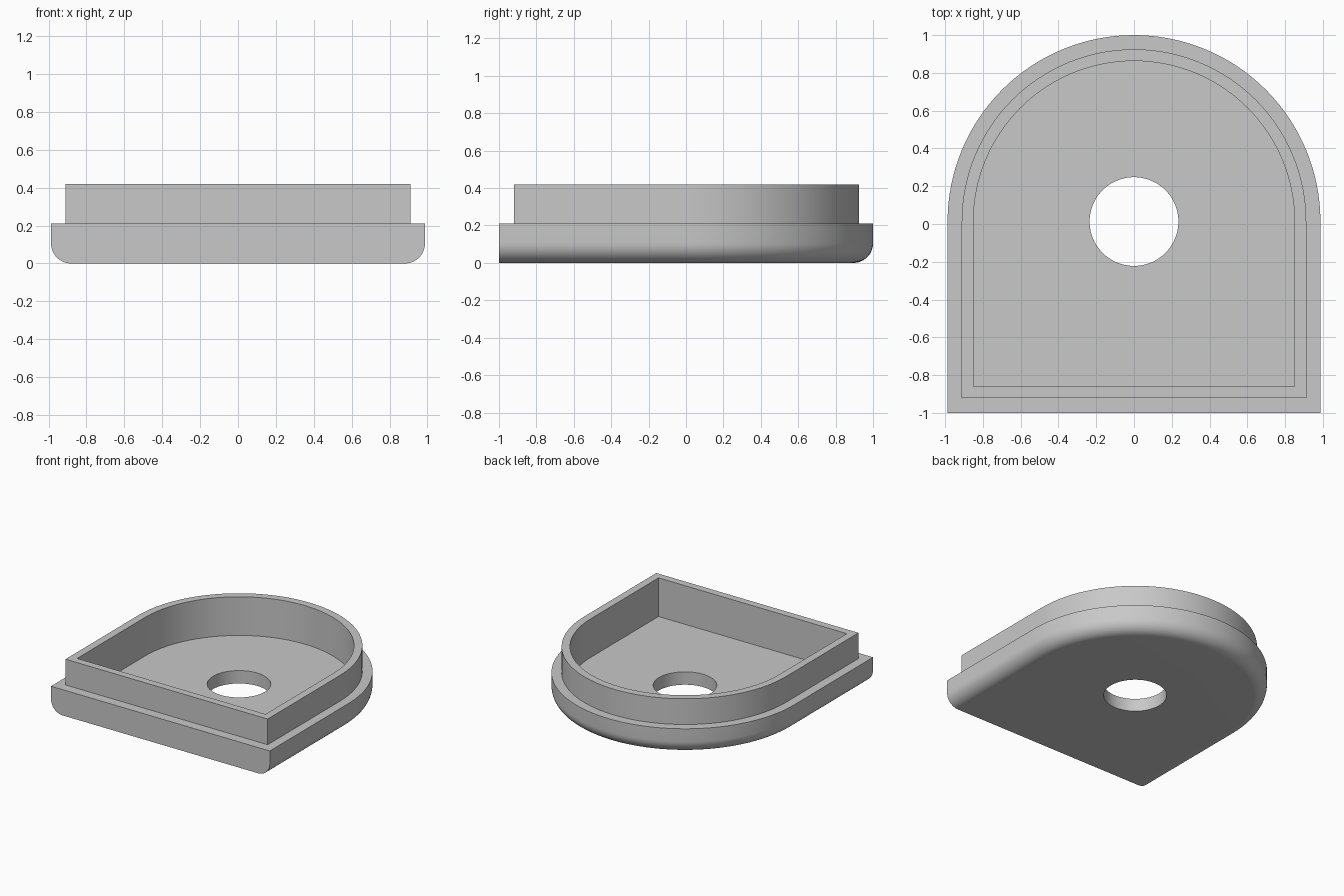
import bpy, bmesh
from math import pi, sin, cos, radians

if "Cube" in bpy.data.objects:
    bpy.data.objects.remove(bpy.data.objects["Cube"])

CY = 0.013                      # centre of the rounded back and of the hole
OUTER, WALL, INNER, HOLE = 0.987, 0.912, 0.85, 0.235
FLOOR, LEDGE, TOP, FILLET = 0.105, 0.21, 0.42, 0.105
ARC, SIDE = 64, 16              # segments of the rounded back and of each straight side
FRONT = 2 * SIDE
COUNT = ARC + 2 * SIDE + FRONT


def arch(r, front, z):
    """Arch outline: half circle at the back, straight sides, flat front."""
    pts = [(r * cos(pi * i / ARC), CY + r * sin(pi * i / ARC), z) for i in range(ARC)]
    pts += [(-r, CY + (front - CY) * i / SIDE, z) for i in range(SIDE)]
    pts += [(-r + 2 * r * i / FRONT, front, z) for i in range(FRONT)]
    pts += [(r, front + (CY - front) * i / SIDE, z) for i in range(SIDE)]
    return pts


def circle(r, z):
    step = 2 * pi / COUNT
    return [(r * cos(step * i), CY + r * sin(step * i), z) for i in range(COUNT)]


# Cross-section, from the hole's underside round the outside to the floor
rings = [circle(HOLE, 0)]
for k in range(13):             # rounded lower edge, cut off flat at the front
    a = pi / 2 * k / 12
    rings.append(arch(OUTER - FILLET * (1 - sin(a)), -1, FILLET * (1 - cos(a))))
rings += [
    arch(OUTER, -1, LEDGE),
    arch(WALL, -0.92, LEDGE),
    arch(WALL, -0.92, TOP),
    arch(INNER, -0.86, TOP),
    arch(INNER, -0.86, FLOOR),
    circle(HOLE, FLOOR),
]

# Skin the rings into one closed solid
bm = bmesh.new()
loops = [[bm.verts.new(p) for p in ring] for ring in rings]
for low, high in zip(loops, loops[1:] + loops[:1]):
    for i in range(COUNT):
        j = (i + 1) % COUNT
        bm.faces.new((low[i], low[j], high[j], high[i]))
bmesh.ops.recalc_face_normals(bm, faces=bm.faces)
mesh = bpy.data.meshes.new("arched_cap")
bm.to_mesh(mesh)
bm.free()

# Plain grey finish
grey = bpy.data.materials.new("light_grey")
grey.use_nodes = True
color = (0.58, 0.58, 0.58, 1)
grey.diffuse_color = color
grey.node_tree.nodes["Principled BSDF"].inputs["Base Color"].default_value = color
mesh.materials.append(grey)

cap = bpy.data.objects.new("arched_cap", mesh)
bpy.context.collection.objects.link(cap)
bpy.ops.object.select_all(action="DESELECT")
cap.select_set(True)
bpy.context.view_layer.objects.active = cap
bpy.ops.object.shade_smooth_by_angle(angle=radians(30))
